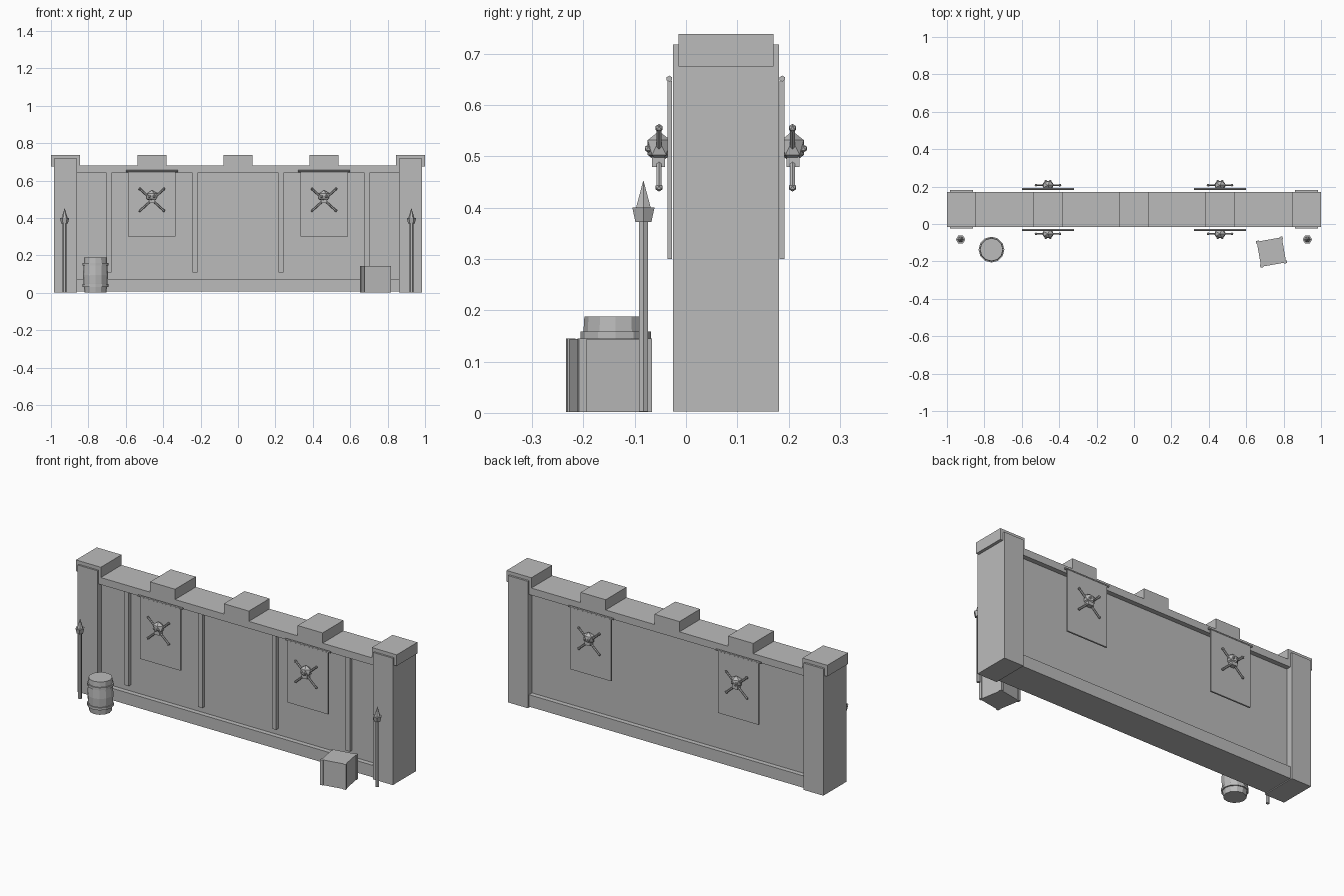
import bpy, math
from mathutils import Vector

cube = bpy.data.objects.get("Cube")
if cube:
    bpy.data.objects.remove(cube)

MID_Y = 0.0775  # centre plane of the wall

grey = bpy.data.materials.new("plain_grey")
grey.use_nodes = True
grey.diffuse_color = (0.5, 0.5, 0.5, 1)
bsdf = next(n for n in grey.node_tree.nodes if n.type == 'BSDF_PRINCIPLED')
bsdf.inputs["Base Color"].default_value = (0.5, 0.5, 0.5, 1)


def finish(name):
    ob = bpy.context.object
    ob.name = name
    ob.data.materials.append(grey)
    return ob


def box(name, x, y, z, turn=0):
    """Box from (min, max) pairs."""
    mid = [(a + b) / 2 for a, b in (x, y, z)]
    bpy.ops.mesh.primitive_cube_add(size=1, location=mid, rotation=(0, 0, turn))
    ob = finish(name)
    ob.scale = [b - a for a, b in (x, y, z)]
    return ob


def rod(name, start, end, r, sides=6):
    a, b = Vector(start), Vector(end)
    bpy.ops.mesh.primitive_cylinder_add(vertices=sides, radius=r, depth=(b - a).length,
                                        location=(a + b) / 2)
    ob = finish(name)
    ob.rotation_euler = (b - a).to_track_quat('Z', 'Y').to_euler()
    return ob


def ball(name, at, size):
    bpy.ops.mesh.primitive_ico_sphere_add(subdivisions=1, radius=1, location=at)
    ob = finish(name)
    ob.scale = size
    return ob


def lathe(name, at, profile, sides):
    """Stack of flat-sided rings given as (radius, height)."""
    verts, faces = [], []
    for r, z in profile:
        for i in range(sides):
            t = math.tau * i / sides
            verts.append((r * math.cos(t), r * math.sin(t), z))
    for k in range(len(profile) - 1):
        for i in range(sides):
            j = (i + 1) % sides
            faces.append((k * sides + i, k * sides + j,
                          (k + 1) * sides + j, (k + 1) * sides + i))
    faces.append(tuple(reversed(range(sides))))
    faces.append(tuple(range(len(verts) - sides, len(verts))))
    mesh = bpy.data.meshes.new(name)
    mesh.from_pydata(verts, [], faces)
    ob = bpy.data.objects.new(name, mesh)
    ob.location = at
    mesh.materials.append(grey)
    bpy.context.collection.objects.link(ob)
    return ob


# Wall with recessed panel, base course and top course
box("wall_panel", (-0.87, 0.87), (0.012, 0.143), (0.01, 0.66))
box("base_course", (-0.87, 0.87), (-0.015, 0.17), (0.008, 0.075))
box("top_course", (-0.87, 0.87), (-0.015, 0.17), (0.64, 0.68))
for i, x in enumerate((-0.46, 0, 0.46)):
    box(f"merlon_{i}", (x - 0.078, x + 0.078), (-0.015, 0.17), (0.675, 0.738))

# Upright battens on the front only
for i, x in enumerate((-0.69, -0.23, 0.23, 0.69)):
    box(f"batten_{i}", (x - 0.013, x + 0.013), (-0.008, 0.02), (0.11, 0.645))

# End pillars, caps and spears
for side, s in (("right", -1), ("left", 1)):
    box(f"{side}_pillar", sorted((s * 0.86, s * 0.983)), (-0.025, 0.181), (0.003, 0.718))
    box(f"{side}_pillar_cap", sorted((s * 0.845, s)), (-0.015, 0.17), (0.675, 0.738))
    foot = (s * 0.927, -0.083, 0)
    lathe(f"{side}_spear_shaft", foot, [(0.01, 0.003), (0.01, 0.38)], 6)
    lathe(f"{side}_spear_collar", foot, [(0.018, 0.372), (0.025, 0.4)], 6)
    lathe(f"{side}_spear_tip", foot, [(0.018, 0.395), (0.0005, 0.452)], 6)

# Banners with emblem, on both faces of the wall
for face, f in (("front", -1), ("back", 1)):
    def depth(d):
        return MID_Y + f * d

    for side, x in (("right", -0.46), ("left", 0.46)):
        tag = f"{face}_{side}"
        box(f"{tag}_banner", (x - 0.127, x + 0.127),
            sorted((depth(0.105), depth(0.114))), (0.3, 0.647))
        rod(f"{tag}_banner_rod", (x - 0.14, depth(0.11), 0.651),
            (x + 0.14, depth(0.11), 0.651), 0.006)
        # Crossed bones with knobbed ends
        for n, s in (("a", 1), ("b", -1)):
            ends = [(x - 0.064, depth(0.13), 0.497 - s * 0.058),
                    (x + 0.064, depth(0.13), 0.497 + s * 0.058)]
            rod(f"{tag}_bone_{n}", *ends, 0.0055)
            for e, end in enumerate(ends):
                ball(f"{tag}_bone_{n}_knob_{e}", end, (0.008,) * 3)
        # Skull, jaw and eyes
        ball(f"{tag}_skull", (x, depth(0.13), 0.517), (0.034, 0.026, 0.032))
        box(f"{tag}_jaw", (x - 0.017, x + 0.017),
            sorted((depth(0.118), depth(0.144))), (0.479, 0.503))
        for n, s in (("a", 1), ("b", -1)):
            ball(f"{tag}_eye_{n}", (x + s * 0.012, depth(0.151), 0.515), (0.008,) * 3)

# Barrel with two hoops
spot = (-0.762, -0.137, 0)
lathe("barrel", spot, [(0.058, 0.002), (0.064, 0.05), (0.067, 0.095),
                       (0.064, 0.14), (0.061, 0.188)], 12)
for i, z in enumerate((0.032, 0.145)):
    lathe(f"barrel_hoop_{i}", spot, [(0.069, z), (0.069, z + 0.014)], 12)

# Turned crate with corner posts
turn = math.radians(10)
cx, cy = 0.735, -0.15
box("crate", (cx - 0.068, cx + 0.068), (cy - 0.068, cy + 0.068), (0.002, 0.144), turn)
for i in range(4):
    a = turn + math.pi / 4 + i * math.pi / 2
    px, py = cx + 0.091 * math.cos(a), cy + 0.091 * math.sin(a)
    box(f"crate_post_{i}", (px - 0.008, px + 0.008), (py - 0.008, py + 0.008),
        (0.002, 0.1445), turn)
